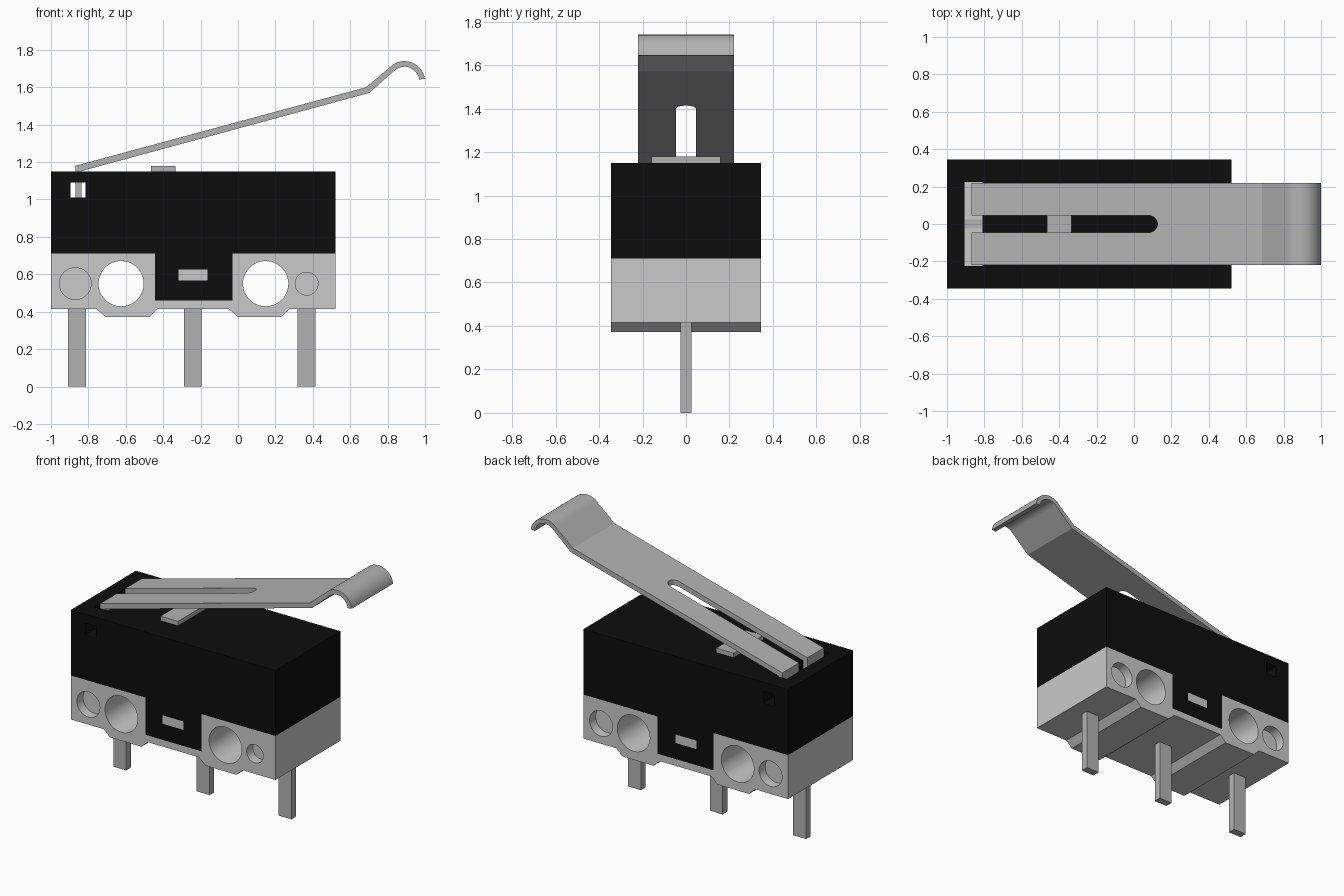
import bpy
import bmesh
from math import cos, sin, radians
from mathutils import Matrix

cube = bpy.data.objects.get("Cube")
if cube:
    bpy.data.objects.remove(cube, do_unlink=True)

HALF = 0.345      # half depth of the body
HOLE_Z = 0.55     # height of the hole centres


def material(name, rgb):
    m = bpy.data.materials.new(name)
    m.use_nodes = True
    m.diffuse_color = (*rgb, 1)
    m.node_tree.nodes["Principled BSDF"].inputs["Base Color"].default_value = (*rgb, 1)
    return m


black = material("black plastic", (0.004, 0.004, 0.004))
pale = material("pale grey plastic", (0.59, 0.59, 0.59))
metal = material("grey metal", (0.45, 0.45, 0.45))


def finish(name, bm, mat):
    bmesh.ops.recalc_face_normals(bm, faces=bm.faces)
    mesh = bpy.data.meshes.new(name)
    bm.to_mesh(mesh)
    bm.free()
    ob = bpy.data.objects.new(name, mesh)
    bpy.context.collection.objects.link(ob)
    if mat:
        mesh.materials.append(mat)
    return ob


def prism(name, points, half, mat=None):
    """Extrude an x-z profile symmetrically along y."""
    bm = bmesh.new()
    face = bm.faces.new([bm.verts.new((x, -half, z)) for x, z in points])
    out = bmesh.ops.extrude_face_region(bm, geom=[face])
    verts = [v for v in out["geom"] if isinstance(v, bmesh.types.BMVert)]
    bmesh.ops.translate(bm, verts=verts, vec=(0, 2 * half, 0))
    return finish(name, bm, mat)


def box(name, xs, ys, zs, mat=None):
    bm = bmesh.new()
    bmesh.ops.create_cube(bm, size=1)
    for v in bm.verts:
        v.co = [lo + (c + 0.5) * (hi - lo) for c, (lo, hi) in zip(v.co, (xs, ys, zs))]
    return finish(name, bm, mat)


def cylinder(name, centre, radius, depth, axis):
    bm = bmesh.new()
    bmesh.ops.create_cone(bm, cap_ends=True, segments=48, radius1=radius,
                          radius2=radius, depth=depth)
    turn = Matrix.Rotation(radians(90), 4, 'X') if axis == 'Y' else Matrix()
    bmesh.ops.transform(bm, matrix=Matrix.Translation(centre) @ turn, verts=bm.verts)
    return finish(name, bm, None)


def select_only(ob):
    bpy.ops.object.select_all(action='DESELECT')
    ob.select_set(True)
    bpy.context.view_layer.objects.active = ob


def cut(ob, cutters):
    select_only(ob)
    for c in cutters:
        c.hide_render = True
        mod = ob.modifiers.new("cut", 'BOOLEAN')
        mod.operation = 'DIFFERENCE'
        mod.solver = 'EXACT'
        mod.object = c
        bpy.ops.object.modifier_apply(modifier=mod.name)
        bpy.data.objects.remove(c, do_unlink=True)
    bpy.ops.object.shade_smooth_by_angle(angle=radians(25))


# Upper housing with a clip tab hanging down front and back
housing = prism("housing", [(-1, 1.15), (-1, 0.71), (-0.445, 0.71), (-0.445, 0.46),
                            (-0.03, 0.46), (-0.03, 0.71), (0.52, 0.71), (0.52, 1.15)],
                HALF, black)
cut(housing, [
    box("tab_gap", (-0.6, 0.1), (-0.28, 0.28), (0.3, 0.71)),
    box("clip_window", (-0.318, -0.162), (-1, 1), (0.568, 0.625)),
    box("lever_slot", (-0.905, -0.81), (-0.225, 0.225), (0.6, 1.3)),
    box("pivot_window", (-0.895, -0.815), (-1, 1), (1.01, 1.09)),
])

# Lower base with two feet, tab recesses, mounting holes and blind holes
base = prism("base", [(-1, 0.71), (-1, 0.415), (-0.755, 0.415), (-0.71, 0.372),
                      (-0.475, 0.372), (-0.43, 0.415), (-0.05, 0.415), (0, 0.372),
                      (0.23, 0.372), (0.275, 0.415), (0.52, 0.415), (0.52, 0.71)],
             HALF, pale)
cutters = []
for x in (-0.625, 0.148):
    cutters.append(cylinder("mount_hole", (x, 0, HOLE_Z), 0.121, 1, 'Y'))
for x, side, radius in ((-0.87, -1, 0.085), (0.367, -1, 0.061),
                        (-0.87, 1, 0.085), (0.39, 1, 0.085)):
    cutters.append(cylinder("blind_hole", (x, side * HALF, HOLE_Z), radius, 0.13, 'Y'))
for side in (-1, 1):
    ys = sorted((side * 0.28, side * 0.5))
    cutters.append(box("tab_recess", (-0.445, -0.03), ys, (0.46, 0.8)))
cut(base, cutters)

# Clip pegs showing through the tabs
for name, side in (("front_peg", -1), ("back_peg", 1)):
    box(name, (-0.318, -0.162), sorted((side * 0.27, side * HALF)), (0.568, 0.625), pale)

# Terminal pins
for name, x, top in (("right_pin", -0.861, 0.716), ("middle_pin", -0.242, 0.45),
                     ("left_pin", 0.366, 0.45)):
    box(name, (x - 0.048, x + 0.048), (-0.025, 0.025), (0, top), metal)

# Plunger
box("plunger", (-0.465, -0.335), (-0.158, 0.158), (1.1, 1.18), metal)


# Bent lever with a curled tip and a long slot
def arc(radius, start, end, steps=16):
    for i in range(steps + 1):
        a = radians(start + (end - start) * i / steps)
        yield 0.89 + radius * cos(a), 1.63 + radius * sin(a)


upper = [(-0.87, 0.95), (-0.87, 1.18), (0.685, 1.6), *arc(0.11, 135, 8)]
lower = [*arc(0.08, 8, 135), (0.702, 1.57), (-0.838, 1.152), (-0.838, 0.95)]
lever = prism("lever", upper + lower, 0.22, metal)
cut(lever, [
    box("slot", (-1, 0.08), (-0.045, 0.045), (0.5, 2)),
    cylinder("slot_end", (0.08, 0, 1.4), 0.045, 1, 'Z'),
])
